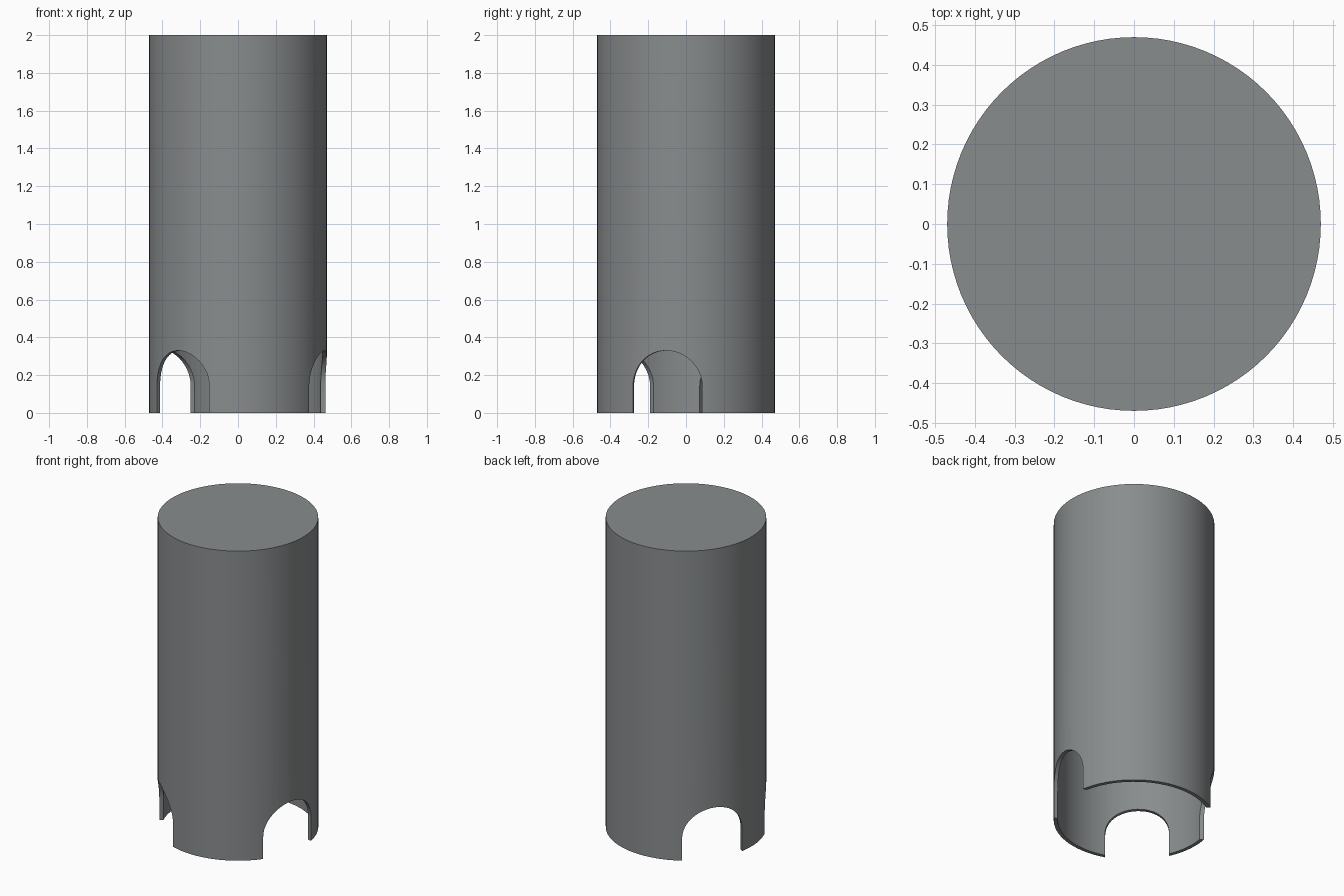
import bpy
import bmesh
from math import cos, sin, pi, radians

cube = bpy.data.objects.get("Cube")
if cube:
    bpy.data.objects.remove(cube, do_unlink=True)

RADIUS, HEIGHT, WALL = 0.47, 2.0, 0.023
SIDES = 96
ARCH_HALF_WIDTH, ARCH_TOP = 0.188, 0.33
ARCH_ANGLES = (-13.1, -132.5, 145.8)


def new_object(name, bm):
    bmesh.ops.recalc_face_normals(bm, faces=bm.faces[:])
    mesh = bpy.data.meshes.new(name)
    bm.to_mesh(mesh)
    bm.free()
    obj = bpy.data.objects.new(name, mesh)
    bpy.context.collection.objects.link(obj)
    return obj


def make_shell():
    """Hollow tube, closed at the top and open at the bottom."""
    bm = bmesh.new()

    def ring(r, z):
        return [bm.verts.new((r * cos(2 * pi * i / SIDES), r * sin(2 * pi * i / SIDES), z))
                for i in range(SIDES)]

    inner = RADIUS - WALL
    rings = [ring(RADIUS, HEIGHT), ring(RADIUS, 0), ring(inner, 0), ring(inner, HEIGHT - WALL)]
    for a, b in zip(rings, rings[1:]):
        for i in range(SIDES):
            j = (i + 1) % SIDES
            bm.faces.new((a[i], a[j], b[j], b[i]))
    bm.faces.new(rings[0])
    bm.faces.new(rings[-1])
    return new_object("tube_body", bm)


def make_arch_cutter(angle):
    """Round-topped prism reaching outward from inside the tube."""
    bm = bmesh.new()
    w, spring = ARCH_HALF_WIDTH, ARCH_TOP - ARCH_HALF_WIDTH
    steps = 24
    profile = [(-w, -0.1), (w, -0.1)]
    profile += [(w * cos(pi * i / steps), spring + w * sin(pi * i / steps))
                for i in range(steps + 1)]
    c, s = cos(angle), sin(angle)

    def loop(d):
        return [bm.verts.new((d * c - u * s, d * s + u * c, z)) for u, z in profile]

    near, far = loop(0.25), loop(0.6)
    bm.faces.new(near)
    bm.faces.new(far)
    n = len(profile)
    for i in range(n):
        j = (i + 1) % n
        bm.faces.new((near[i], near[j], far[j], far[i]))
    cutter = new_object("arch_cutter", bm)
    cutter.hide_render = True
    return cutter


# Tube body
body = make_shell()
bpy.context.view_layer.objects.active = body
body.select_set(True)

# Three arched openings at the foot
for angle in ARCH_ANGLES:
    cutter = make_arch_cutter(radians(angle))
    mod = body.modifiers.new("arch", 'BOOLEAN')
    mod.operation = 'DIFFERENCE'
    mod.solver = 'EXACT'
    mod.object = cutter
    bpy.ops.object.modifier_apply(modifier=mod.name)
    bpy.data.objects.remove(cutter, do_unlink=True)

# Grey finish
grey = bpy.data.materials.new("grey")
grey.use_nodes = True
colour = (0.25, 0.265, 0.27, 1)
grey.diffuse_color = colour
grey.node_tree.nodes["Principled BSDF"].inputs["Base Color"].default_value = colour
body.data.materials.clear()
body.data.materials.append(grey)

bpy.ops.object.shade_smooth_by_angle(angle=radians(30))
